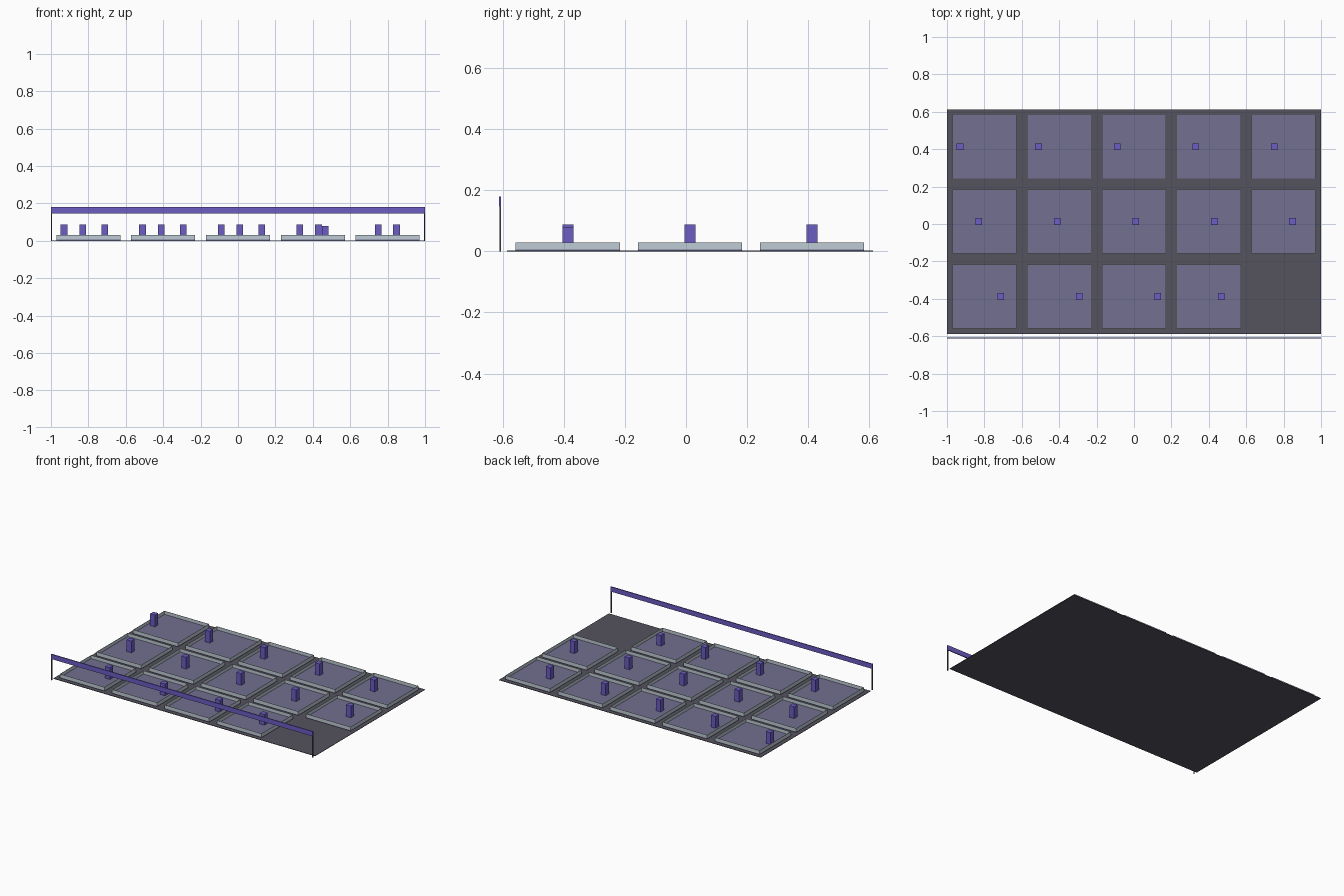
import bpy, bmesh

if "Cube" in bpy.data.objects:
    bpy.data.objects.remove(bpy.data.objects["Cube"])


def material(name, rgb):
    m = bpy.data.materials.new(name)
    m.diffuse_color = (*rgb, 1)
    m.use_nodes = True
    m.node_tree.nodes["Principled BSDF"].inputs["Base Color"].default_value = m.diffuse_color
    return m


DARK = material("dark_grey", (0.09, 0.085, 0.11))
FLOOR = material("muted_violet", (0.17, 0.16, 0.28))
WALL = material("pale_grey_blue", (0.52, 0.60, 0.66))
PURPLE = material("purple", (0.15, 0.11, 0.55))


def finish(name, bm, mat):
    mesh = bpy.data.meshes.new(name)
    bm.to_mesh(mesh)
    bm.free()
    mesh.materials.append(mat)
    obj = bpy.data.objects.new(name, mesh)
    bpy.context.collection.objects.link(obj)
    return obj


def box(name, x, y, z, mat):
    """Box from (min, max) pairs."""
    bm = bmesh.new()
    bmesh.ops.create_cube(bm, size=1)
    for v in bm.verts:
        v.co = [r[0] + (c + 0.5) * (r[1] - r[0]) for c, r in zip(v.co, (x, y, z))]
    return finish(name, bm, mat)


def around(c, half):
    return (c - half, c + half)


def tray_wall(name, cx, cy, half, z0, z1, thick, mat):
    """Thin open square frame."""
    bm = bmesh.new()
    corners = [(-1, -1), (1, -1), (1, 1), (-1, 1)]
    rings = [[bm.verts.new((cx + sx * h, cy + sy * h, z)) for sx, sy in corners]
             for h, z in ((half, z0), (half, z1), (half - thick, z1), (half - thick, z0))]
    for a in range(4):
        lower, upper = rings[a], rings[(a + 1) % 4]
        for i in range(4):
            j = (i + 1) % 4
            bm.faces.new((lower[i], lower[j], upper[j], upper[i]))
    return finish(name, bm, mat)


# Ground slab
CY = 0.013
box("base_slab", (-1, 1), around(CY, 0.6), (0, 0.003), DARK)

# Trays on a 5 x 3 grid, front right cell left empty
HALF = 0.171
for row in range(3):
    for col in range(5):
        if (row, col) == (0, 4):
            continue
        x, y = (col - 2) * 0.4, CY + (row - 1) * 0.4
        box(f"tray_floor_{row}_{col}", around(x, HALF), around(y, HALF), (0.003, 0.007), FLOOR)
        tray_wall(f"tray_wall_{row}_{col}", x, y, HALF, 0.007, 0.03, 0.002, WALL)

# Upright pegs, one in each tray
PEG_X = [(-0.713, -0.293, 0.127, 0.467),
         (-0.83, -0.41, 0.01, 0.43, 0.848),
         (-0.93, -0.51, -0.09, 0.33, 0.75)]
for row, xs in enumerate(PEG_X):
    y = CY + (row - 1) * 0.4
    for col, x in enumerate(xs):
        top = 0.08 if (row, col) == (0, 3) else 0.088
        box(f"peg_{row}_{col}", around(x, 0.018), around(y, 0.018), (0.007, top), PURPLE)

# Front banner rail on two thin posts
box("front_rail", (-1, 1), (-0.613, -0.606), (0.147, 0.18), PURPLE)
for side, name in ((-1, "left_post"), (1, "right_post")):
    box(name, around(side * 0.997, 0.003), around(-0.609, 0.003), (0, 0.148), DARK)
